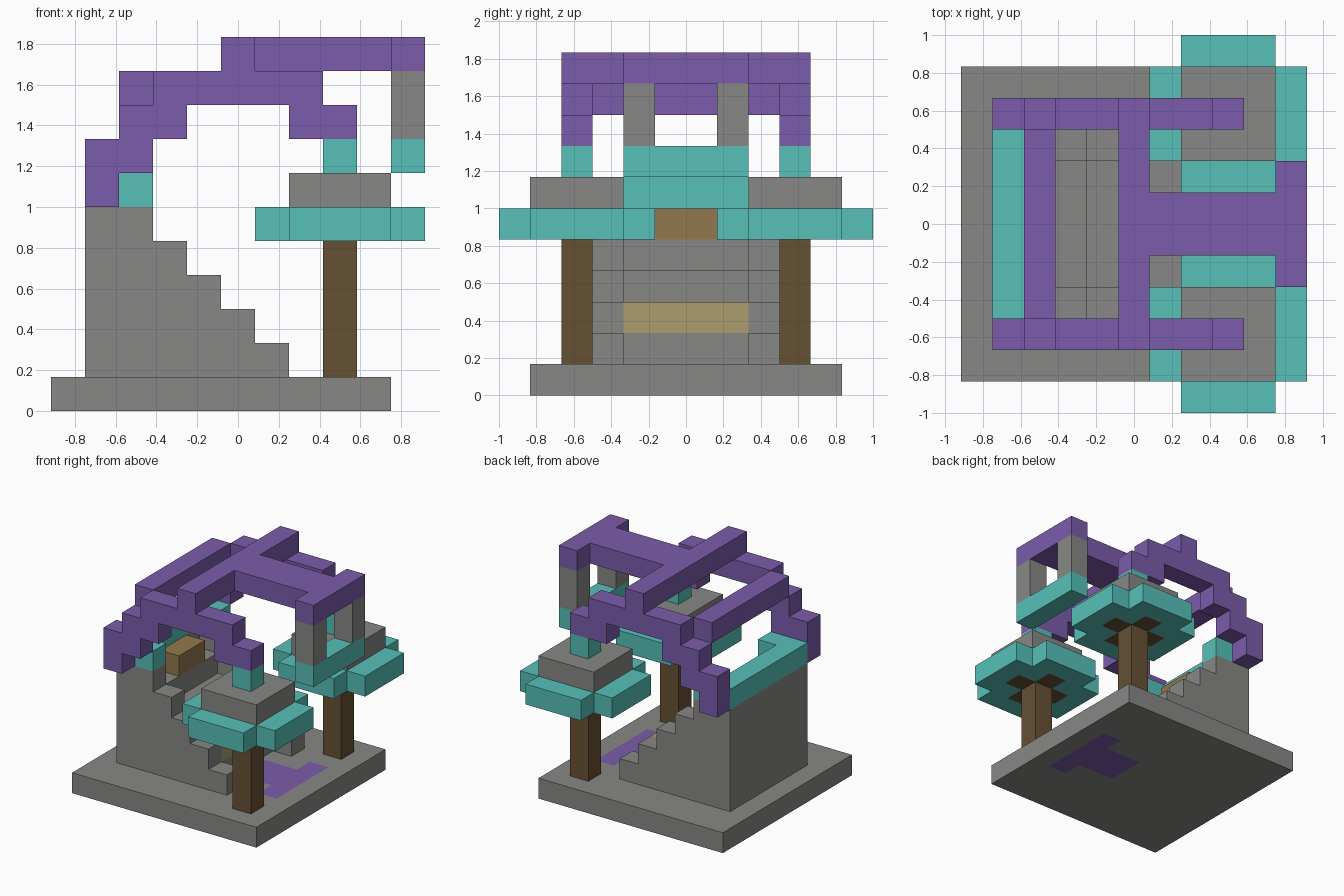
import bpy, bmesh
from mathutils import Vector

U = 1 / 6  # one block; parts are laid out in blocks

if "Cube" in bpy.data.objects:
    bpy.data.objects.remove(bpy.data.objects["Cube"], do_unlink=True)


def material(name, *srgb):
    def linear(v):
        v /= 255
        return v / 12.92 if v <= 0.04045 else ((v + 0.055) / 1.055) ** 2.4
    colour = [linear(v) for v in srgb] + [1]
    mat = bpy.data.materials.new(name)
    mat.use_nodes = True
    mat.diffuse_color = colour
    mat.node_tree.nodes["Principled BSDF"].inputs["Base Color"].default_value = colour
    return mat


STONE = material("grey stone", 135, 136, 134)
PURPLE = material("purple", 123, 92, 171)
TEAL = material("teal", 87, 192, 185)
BARK = material("dark brown bark", 102, 81, 52)
WOOD = material("light brown wood", 147, 119, 77)
GOLD = material("pale gold", 171, 157, 109)


def finish(name, bm, *mats):
    bmesh.ops.recalc_face_normals(bm, faces=bm.faces)
    bmesh.ops.scale(bm, vec=(U, U, U), verts=bm.verts)
    mesh = bpy.data.meshes.new(name)
    bm.to_mesh(mesh)
    bm.free()
    for mat in mats:
        mesh.materials.append(mat)
    obj = bpy.data.objects.new(name, mesh)
    bpy.context.collection.objects.link(obj)
    return obj


def add_box(bm, x, y, z):
    verts = bmesh.ops.create_cube(bm, size=1)["verts"]
    for v in verts:
        v.co = [lo + (hi - lo) * (c + 0.5) for c, (lo, hi) in zip(v.co, (x, y, z))]


def box(name, mat, x, y, z):
    bm = bmesh.new()
    add_box(bm, x, y, z)
    return finish(name, bm, mat)


def prism(name, mat, outline, axis, lo, hi):
    """Extrude an outline of (x, z) points along y, or (x, y) points along z."""
    bm = bmesh.new()
    place = (lambda p: (p[0], lo, p[1])) if axis == "y" else (lambda p: (*p, lo))
    face = bm.faces.new([bm.verts.new(place(p)) for p in outline])
    ext = bmesh.ops.extrude_face_region(bm, geom=[face])["geom"]
    shift = Vector((0, hi - lo, 0) if axis == "y" else (0, 0, hi - lo))
    for v in ext:
        if isinstance(v, bmesh.types.BMVert):
            v.co += shift
    return finish(name, bm, mat)


def paint(bm, xs, ys, rule):
    """Cut the faces along grid lines and give the second colour by a rule."""
    for axis, cuts in ((Vector((1, 0, 0)), xs), (Vector((0, 1, 0)), ys)):
        for c in cuts:
            geom = bm.verts[:] + bm.edges[:] + bm.faces[:]
            bmesh.ops.bisect_plane(bm, geom=geom, plane_co=axis * c, plane_no=axis, dist=1e-4)
    bm.normal_update()
    for f in bm.faces:
        c = f.calc_center_median()
        f.material_index = int(abs(f.normal.z) > 0.5 and rule(c.x, abs(c.y), c.z))


def steps(x, z, count):
    """Descending stair profile starting with a tread at (x, z)."""
    points = [(x, 1)]
    for i in range(count):
        points += [(x + i, z - i), (x + i + 1, z - i)]
    return points + [(x + count, 1)]


def sided(y0, y1, side):
    return tuple(sorted((y0 * side, y1 * side)))


# Base slab with an inlaid T
bm = bmesh.new()
add_box(bm, (-5.5, 4.5), (-5, 5), (0, 1))
paint(bm, (0.5, 2.5, 3.5), (-2, -1, 1, 2),
      lambda x, y, z: 0.5 < x < 2.5 and y < 1 or 2.5 < x < 3.5 and y < 2)
finish("base", bm, STONE, PURPLE)

# Stairs, back wall and benches
box("back_wall", STONE, (-4.5, -3.5), (-3, 3), (1, 6))
prism("stairs", STONE, steps(-3.5, 5, 4), "y", -2, 2)
box("upper_bench", WOOD, (-3.5, -2.5), (-1, 1), (5, 6))
box("lower_bench", GOLD, (-0.5, 0.5), (-2, 2), (2, 3))
prism("wall_rim", TEAL, [(-4.5, -3), (-2.5, -3), (-2.5, -2), (-3.5, -2),
                         (-3.5, 2), (-2.5, 2), (-2.5, 3), (-4.5, 3)], "z", 6, 7)

# Roof beams
box("back_beam", PURPLE, (-3.5, -2.5), (-3, 3), (9, 10))
prism("top_beams", PURPLE, [(-0.5, -4), (0.5, -4), (0.5, -1), (4.5, -1), (4.5, -2), (5.5, -2),
                            (5.5, 2), (4.5, 2), (4.5, 1), (0.5, 1), (0.5, 4), (-0.5, 4)],
      "z", 10, 11)
box("hanging_bar", TEAL, (4.5, 5.5), (-2, 2), (7, 8))

ARCH = [(-4.5, 6), (-3.5, 6), (-3.5, 7), (-2.5, 7), (-2.5, 8), (-1.5, 8), (-1.5, 9),
        (1.5, 9), (1.5, 8), (3.5, 8), (3.5, 9), (2.5, 9), (2.5, 10), (-2.5, 10),
        (-2.5, 9), (-3.5, 9), (-3.5, 8), (-4.5, 8)]

# Parts repeated on both sides
for label, s in (("back", 1), ("front", -1)):
    prism(label + "_stair_wall", STONE, steps(-3.5, 6, 1)[:-1] + steps(-2.5, 5, 4)[1:],
          "y", *sided(2, 3, s))
    prism(label + "_arch", PURPLE, ARCH, "y", *sided(3, 4, s))
    box(label + "_hanging_post", STONE, (4.5, 5.5), sided(1, 2, s), (8, 10))
    box(label + "_trunk", BARK, (2.5, 3.5), sided(3, 4, s), (1, 5))
    box(label + "_tree_cap", STONE, (1.5, 4.5), sided(2, 5, s), (6, 7))
    box(label + "_arch_foot", TEAL, (2.5, 3.5), sided(3, 4, s), (7, 8))

    # Canopy with a cross of branches underneath
    bm = bmesh.new()
    add_box(bm, (1.5, 4.5), sided(1, 6, s), (5, 6))
    for x in (0.5, 4.5):
        add_box(bm, (x, x + 1), sided(2, 5, s), (5, 6))
    paint(bm, (2.5, 3.5), [c * s for c in (2, 3, 4, 5)],
          lambda x, y, z: z < 5.5 and (abs(x - 3) < 0.5 and 2 < y < 5
                                       or 1.5 < x < 4.5 and 3 < y < 4))
    finish(label + "_canopy", bm, TEAL, BARK)
